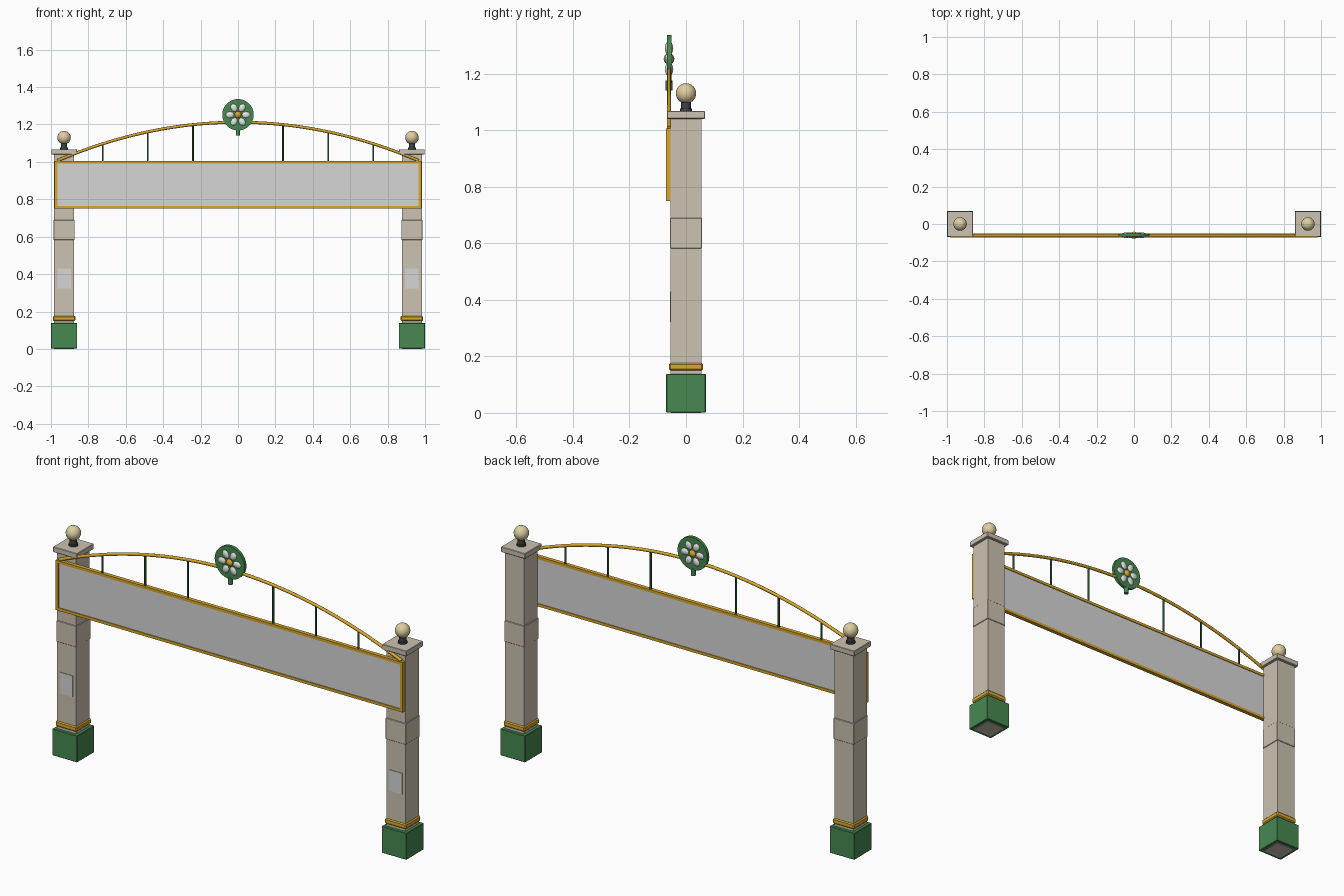
import bpy, bmesh, math
from mathutils import Matrix, Vector

cube = bpy.data.objects.get("Cube")
if cube:
    bpy.data.objects.remove(cube)


def material(name, rgb):
    lin = [((c / 255 + 0.055) / 1.055) ** 2.4 for c in rgb] + [1]
    m = bpy.data.materials.new(name)
    m.use_nodes = True
    m.diffuse_color = lin
    m.node_tree.nodes["Principled BSDF"].inputs["Base Color"].default_value = lin
    return m


STONE = material("warm stone", (204, 194, 177))
GREEN = material("painted green", (70, 137, 80))
DARK = material("dark green", (42, 88, 54))
GOLD = material("gold trim", (218, 168, 44))
GREY = material("sign grey", (214, 214, 214))
WHITE = material("petal white", (236, 236, 236))
TAN = material("finial tan", (222, 206, 160))
IRON = material("dark iron", (62, 66, 66))


def finish(name, bm, mat, smooth=False):
    mesh = bpy.data.meshes.new(name)
    bmesh.ops.recalc_face_normals(bm, faces=bm.faces)
    bm.to_mesh(mesh)
    bm.free()
    mesh.materials.append(mat)
    ob = bpy.data.objects.new(name, mesh)
    bpy.context.collection.objects.link(ob)
    if smooth:
        bpy.ops.object.select_all(action="DESELECT")
        bpy.context.view_layer.objects.active = ob
        ob.select_set(True)
        bpy.ops.object.shade_smooth_by_angle(angle=math.radians(40))
    return ob


def box(name, lo, hi, mat, bevel=0):
    bm = bmesh.new()
    bmesh.ops.create_cube(bm, size=1)
    lo, hi = Vector(lo), Vector(hi)
    bmesh.ops.scale(bm, vec=hi - lo, verts=bm.verts)
    bmesh.ops.translate(bm, vec=(lo + hi) / 2, verts=bm.verts)
    if bevel:
        bmesh.ops.bevel(bm, geom=bm.edges[:], offset=bevel, segments=1, affect="EDGES")
    return finish(name, bm, mat)


def block(name, x, half, z0, z1, mat, bevel=0):
    return box(name, (x - half, -half, z0), (x + half, half, z1), mat, bevel)


def ball(name, centre, size, mat, turn=0, seg=24):
    bm = bmesh.new()
    bmesh.ops.create_uvsphere(bm, u_segments=seg, v_segments=seg // 2, radius=1)
    bm.transform(Matrix.Translation(centre) @ Matrix.Rotation(turn, 4, "Y")
                 @ Matrix.Diagonal((*size, 1)))
    return finish(name, bm, mat, True)


def cylinder(name, centre, radius, depth, mat, axis="Z", seg=32):
    bm = bmesh.new()
    bmesh.ops.create_cone(bm, cap_ends=True, segments=seg, radius1=radius,
                          radius2=radius, depth=depth)
    turn = math.pi / 2 if axis == "Y" else 0
    bm.transform(Matrix.Translation(centre) @ Matrix.Rotation(turn, 4, "X"))
    return finish(name, bm, mat, True)


SIGN_Y = -0.06

# Gate pillars
for side, x in (("left", 0.93), ("right", -0.93)):
    block(side + "_pillar_base", x, 0.07, 0.002, 0.138, GREEN, 0.002)
    block(side + "_base_underside", x, 0.053, 0, 0.004, STONE)
    block(side + "_pillar_shaft", x, 0.054, 0.13, 1.045, STONE)
    block(side + "_gold_band", x, 0.06, 0.15, 0.177, GOLD, 0.005)
    block(side + "_stone_band", x, 0.057, 0.582, 0.69, STONE, 0.002)
    block(side + "_pillar_cap", x, 0.068, 1.04, 1.067, STONE, 0.002)
    cylinder(side + "_finial_foot", (x, 0, 1.071), 0.022, 0.01, IRON)
    cylinder(side + "_finial_neck", (x, 0, 1.085), 0.017, 0.04, IRON)
    ball(side + "_finial_ball", (x, 0, 1.13), (0.036,) * 3, TAN)
    box(side + "_plaque", (x - 0.036, -0.057, 0.322), (x + 0.036, -0.053, 0.43), GREY)

# Sign panel and its frame
W, Z0, Z1, T = 0.98, 0.75, 1.005, 0.014
Y0, Y1 = SIGN_Y - 0.011, SIGN_Y + 0.009
box("sign_panel", (-W + T, Y0 + 0.005, Z0 + T), (W - T, Y1 - 0.004, Z1 - T), GREY)
for name, z in (("bottom", Z0), ("top", Z1 - T)):
    box("frame_" + name, (-W, Y0, z), (W, Y1, z + T), GOLD)
for name, x in (("right", -W), ("left", W - T)):
    box("frame_" + name, (x, Y0, Z0 + T), (x + T, Y1, Z1 - T), GOLD)


# Arched rail swept along a shallow curve
def arch_z(x):
    return 1.212 - 0.205 * (x / 0.965) ** 2


bm = bmesh.new()
rings = []
STEPS, SIDES = 48, 10
for i in range(STEPS + 1):
    x = -0.965 + 1.93 * i / STEPS
    slope = math.atan(-0.41 * x / 0.965 ** 2)
    ring = []
    for k in range(SIDES):
        a = math.tau * k / SIDES
        u, v = 0.008 * math.cos(a), 0.008 * math.sin(a)
        ring.append(bm.verts.new((x - u * math.sin(slope), SIGN_Y + v,
                                  arch_z(x) + u * math.cos(slope))))
    rings.append(ring)
for a, b in zip(rings, rings[1:]):
    for k in range(SIDES):
        n = (k + 1) % SIDES
        bm.faces.new((a[k], a[n], b[n], b[k]))
bm.faces.new(rings[0])
bm.faces.new(rings[-1])
finish("arch_rail", bm, GOLD, True)

# Upright bars under the arch
for i in (-3, -2, -1, 1, 2, 3):
    x = 0.241 * i
    top = arch_z(x)
    cylinder("arch_bar", (x, SIGN_Y, (top + 1) / 2), 0.005, top - 1, DARK, seg=10)

# Flower medallion
CZ = 1.252
cylinder("medallion_disc", (0, SIGN_Y, CZ), 0.084, 0.016, GREEN, "Y", 40)
cylinder("medallion_stem", (0, SIGN_Y, 1.158), 0.012, 0.035, GREEN, seg=12)
for i in range(6):
    a = math.tau * i / 6
    spot = (0.043 * math.cos(a), SIGN_Y, CZ + 0.043 * math.sin(a))
    ball("petal", spot, (0.026, 0.015, 0.02), WHITE, -a, 16)
ball("flower_centre", (0, SIGN_Y, CZ), (0.02, 0.019, 0.02), GOLD, 0, 16)
